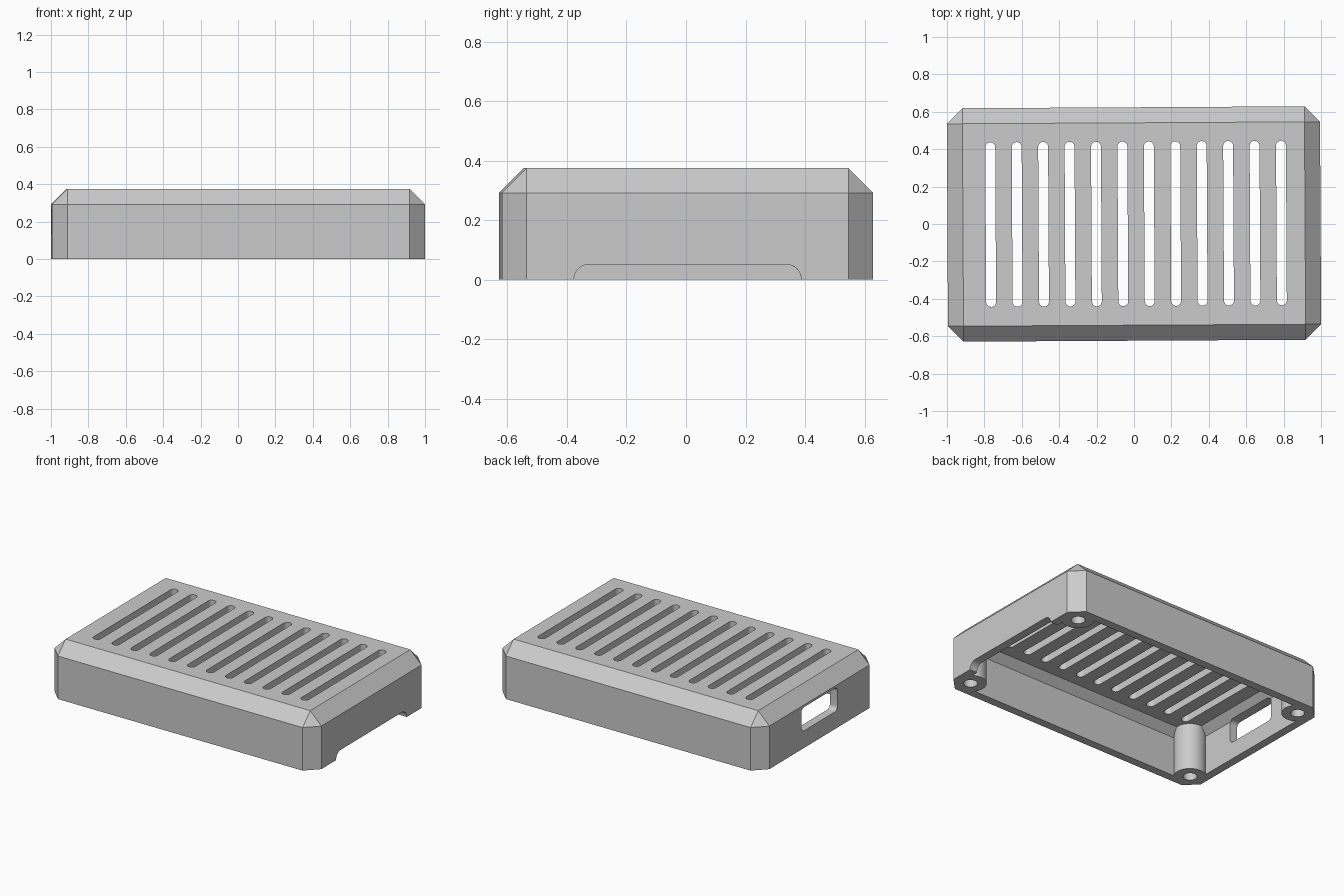
import bpy, bmesh, math
from mathutils import Matrix, Vector

cube = bpy.data.objects.get("Cube")
if cube:
    bpy.data.objects.remove(cube)

HX, HY, HEIGHT, CUT = 0.9975, 0.624, 0.375, 0.083   # half sizes, height, chamfer
WALL, INNER_CUT = 0.0565, 0.05

grey = bpy.data.materials.new("plain_grey")
grey.use_nodes = True
grey.diffuse_color = (0.6, 0.6, 0.6, 1)
grey.node_tree.nodes["Principled BSDF"].inputs["Base Color"].default_value = (0.6, 0.6, 0.6, 1)


def make_object(name, bm):
    bmesh.ops.recalc_face_normals(bm, faces=bm.faces[:])
    mesh = bpy.data.meshes.new(name)
    bm.to_mesh(mesh)
    bm.free()
    obj = bpy.data.objects.new(name, mesh)
    bpy.context.collection.objects.link(obj)
    obj.data.materials.append(grey)
    return obj


def chamfered_block(name, hx, hy, cut, bottom, top):
    """Block with cut upright corners and a sloped top border."""
    bm = bmesh.new()
    for sx in (-1, 1):
        for sy in (-1, 1):
            for z in (bottom, top - cut):
                bm.verts.new((sx * hx, sy * (hy - cut), z))
                bm.verts.new((sx * (hx - cut), sy * hy, z))
            bm.verts.new((sx * (hx - cut), sy * (hy - cut), top))
    bmesh.ops.convex_hull(bm, input=bm.verts[:])
    bmesh.ops.dissolve_limit(bm, angle_limit=0.01, verts=bm.verts[:], edges=bm.edges[:])
    return make_object(name, bm)


def add_prism(bm, outline, start, depth):
    """Extrude a closed outline of 3D points along depth."""
    face = bm.faces.new([bm.verts.new(Vector(p) + Vector(start)) for p in outline])
    ext = bmesh.ops.extrude_face_region(bm, geom=[face], use_keep_orig=True)
    moved = [v for v in ext["geom"] if isinstance(v, bmesh.types.BMVert)]
    bmesh.ops.translate(bm, verts=moved, vec=depth)


def rounded_rect(hw, hh, r, steps=8):
    """2D rounded rectangle, or a stadium when r equals the half width."""
    pts = []
    for q, (sx, sy) in enumerate([(1, 1), (-1, 1), (-1, -1), (1, -1)]):
        for i in range(steps + 1):
            a = math.pi / 2 * (q + i / steps)
            p = (sx * (hw - r) + r * math.cos(a), sy * (hh - r) + r * math.sin(a))
            if not pts or math.dist(p, pts[-1]) > 1e-5:
                pts.append(p)
    if math.dist(pts[0], pts[-1]) < 1e-5:
        pts.pop()
    return pts


def corner_cylinders(name, radius, bottom, top):
    bm = bmesh.new()
    for sx in (-1, 1):
        for sy in (-1, 1):
            bmesh.ops.create_cone(
                bm, cap_ends=True, segments=40, radius1=radius, radius2=radius,
                depth=top - bottom,
                matrix=Matrix.Translation((sx * 0.885, sy * 0.511, (top + bottom) / 2)))
    return make_object(name, bm)


def subtract(target, cutter):
    mod = target.modifiers.new("cut", "BOOLEAN")
    mod.operation = "DIFFERENCE"
    mod.solver = "EXACT"
    mod.object = cutter
    bpy.context.view_layer.update()
    deps = bpy.context.evaluated_depsgraph_get()
    result = bpy.data.meshes.new_from_object(target.evaluated_get(deps))
    target.modifiers.clear()
    target.data = result
    bpy.data.objects.remove(cutter)


# Outer shell, hollowed except for the four corner screw posts
case = chamfered_block("case_cover", HX, HY, CUT, 0, HEIGHT)
cavity = chamfered_block("cavity", HX - WALL, HY - WALL, INNER_CUT, -0.1, HEIGHT - WALL)
subtract(cavity, corner_cylinders("screw_posts", 0.1, -0.2, 0.5))
subtract(case, cavity)

# Screw holes
subtract(case, corner_cylinders("screw_holes", 0.043, -0.1, 0.24))

# Row of vent slots
bm = bmesh.new()
slot = [(x, y, 0) for x, y in rounded_rect(0.0265, 0.44, 0.0265)]
for i in range(12):
    add_prism(bm, slot, (0.011 + (i - 5.5) * 0.1413, 0.001, 0.2), (0, 0, 0.3))
subtract(case, make_object("vent_slots", bm))

# Window in one end, low notch in the other
bm = bmesh.new()
window = [(0, y, z) for y, z in rounded_rect(0.195, 0.08, 0.03)]
add_prism(bm, window, (-1.1, 0, 0.197), (0.3, 0, 0))
notch = [(0, y, z) for y, z in rounded_rect(0.382, 0.051, 0.05)]
add_prism(bm, notch, (0.8, 0, 0), (0.3, 0, 0))
subtract(case, make_object("end_openings", bm))

# The cover sits turned by a fraction of a degree
case.data.transform(Matrix.Rotation(0.0055, 4, "Z"))
case.data.materials.clear()
case.data.materials.append(grey)
for poly in case.data.polygons:
    poly.material_index = 0

bpy.ops.object.select_all(action="DESELECT")
case.select_set(True)
bpy.context.view_layer.objects.active = case
bpy.ops.object.shade_smooth_by_angle(angle=math.radians(30))
